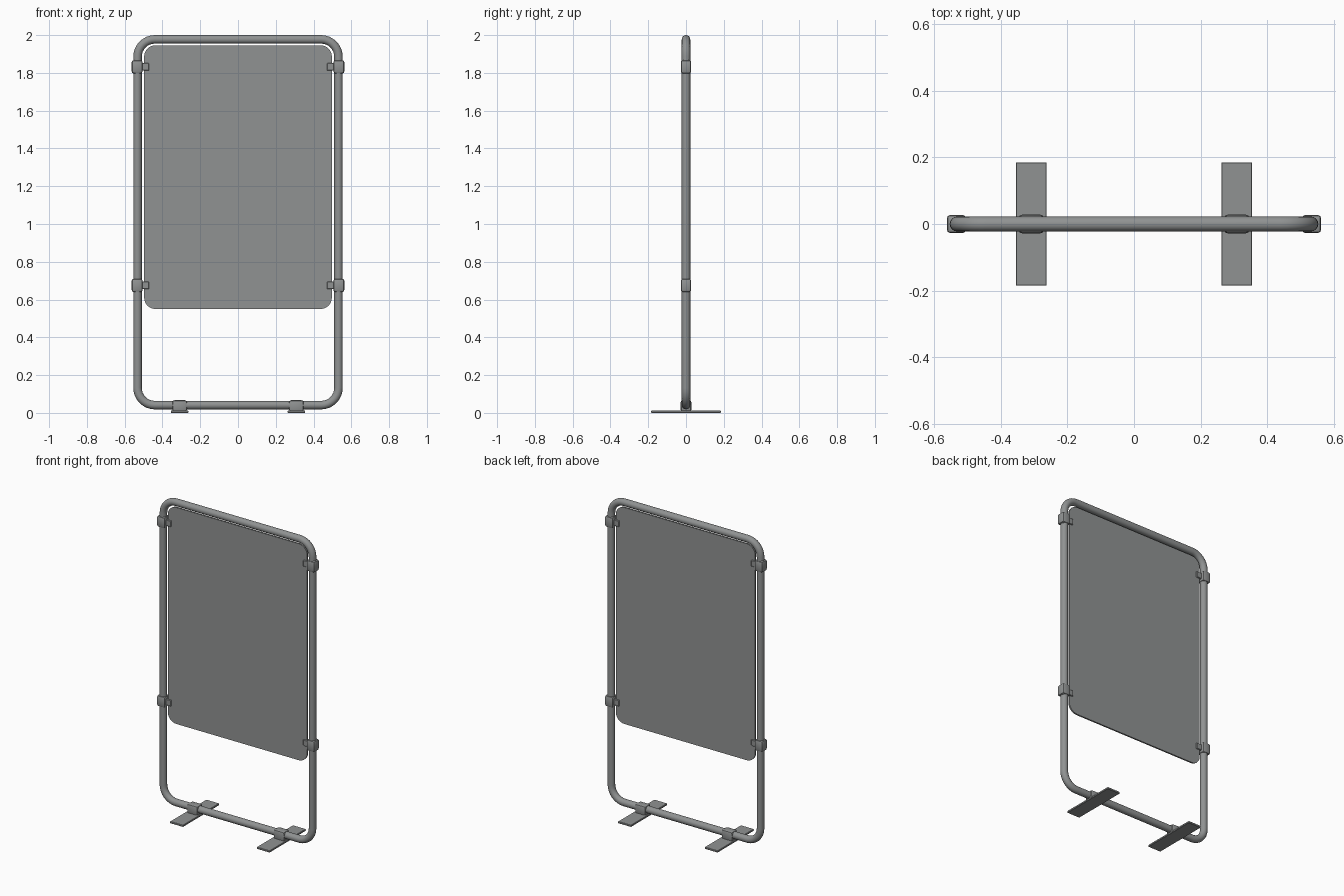
import bpy, bmesh, math

if "Cube" in bpy.data.objects:
    bpy.data.objects.remove(bpy.data.objects["Cube"])

grey = bpy.data.materials.new("steel_grey")
grey.diffuse_color = (0.28, 0.29, 0.29, 1)
grey.use_nodes = True
grey.node_tree.nodes["Principled BSDF"].inputs["Base Color"].default_value = grey.diffuse_color


def rounded_rect(x, z0, z1, r, n):
    """Outline points of a rounded rectangle in the XZ plane."""
    pts = []
    corners = [(x - r, z1 - r), (-x + r, z1 - r), (-x + r, z0 + r), (x - r, z0 + r)]
    for q, (cx, cz) in enumerate(corners):
        for i in range(n + 1):
            a = math.pi / 2 * (q + i / n)
            pts.append((cx + r * math.cos(a), 0, cz + r * math.sin(a)))
    return pts


def smooth(ob):
    bpy.ops.object.select_all(action='DESELECT')
    ob.select_set(True)
    bpy.context.view_layer.objects.active = ob
    bpy.ops.object.shade_smooth_by_angle(angle=math.radians(35))


def add_mesh(name, bm):
    me = bpy.data.meshes.new(name)
    bmesh.ops.recalc_face_normals(bm, faces=bm.faces)
    bm.to_mesh(me)
    bm.free()
    me.materials.append(grey)
    ob = bpy.data.objects.new(name, me)
    bpy.context.collection.objects.link(ob)
    return ob


def box(name, center, size, bevel=0.0, segments=2):
    bm = bmesh.new()
    bmesh.ops.create_cube(bm, size=1)
    for v in bm.verts:
        v.co = [c + s * k for c, s, k in zip(center, size, v.co)]
    if bevel:
        bmesh.ops.bevel(bm, geom=bm.edges[:], offset=bevel, segments=segments,
                        profile=0.5, affect='EDGES')
    ob = add_mesh(name, bm)
    smooth(ob)
    return ob


# Bent tube frame
cu = bpy.data.curves.new("tube_frame", 'CURVE')
cu.dimensions = '3D'
cu.bevel_depth = 0.0225
cu.bevel_resolution = 6
path = rounded_rect(0.532, 0.041, 1.9775, 0.092, 8)
sp = cu.splines.new('POLY')
sp.points.add(len(path) - 1)
for p, co in zip(sp.points, path):
    p.co = (*co, 1)
sp.use_cyclic_u = True
frame = bpy.data.objects.new("tube_frame", cu)
bpy.context.collection.objects.link(frame)
frame.select_set(True)
bpy.context.view_layer.objects.active = frame
bpy.ops.object.convert(target='MESH')
frame = bpy.context.view_layer.objects.active
frame.data.materials.clear()
frame.data.materials.append(grey)
smooth(frame)

# Sign panel with rounded corners
bm = bmesh.new()
face = bm.faces.new([bm.verts.new(p) for p in rounded_rect(0.497, 0.55, 1.946, 0.06, 6)])
ext = bmesh.ops.extrude_face_region(bm, geom=[face])
for v in bm.verts:
    v.co.y = -0.005
for g in ext["geom"]:
    if isinstance(g, bmesh.types.BMVert):
        g.co.y = 0.005
add_mesh("sign_panel", bm)

for side, s in (("left", -1), ("right", 1)):
    # Side clamps with tabs gripping the panel
    for level, z in (("lower", 0.675), ("upper", 1.832)):
        box(f"{side}_{level}_clamp", (s * 0.534, 0, z), (0.058, 0.055, 0.07), 0.011)
        box(f"{side}_{level}_tab", (s * 0.493, 0, z), (0.045, 0.022, 0.04), 0.003, 1)
    # Foot plate and the clamp holding it to the bottom tube
    box(f"{side}_foot_plate", (s * 0.309, 0, 0.006), (0.093, 0.37, 0.012), 0.002, 1)
    box(f"{side}_foot_clamp", (s * 0.309, 0, 0.036), (0.076, 0.056, 0.062), 0.01)
